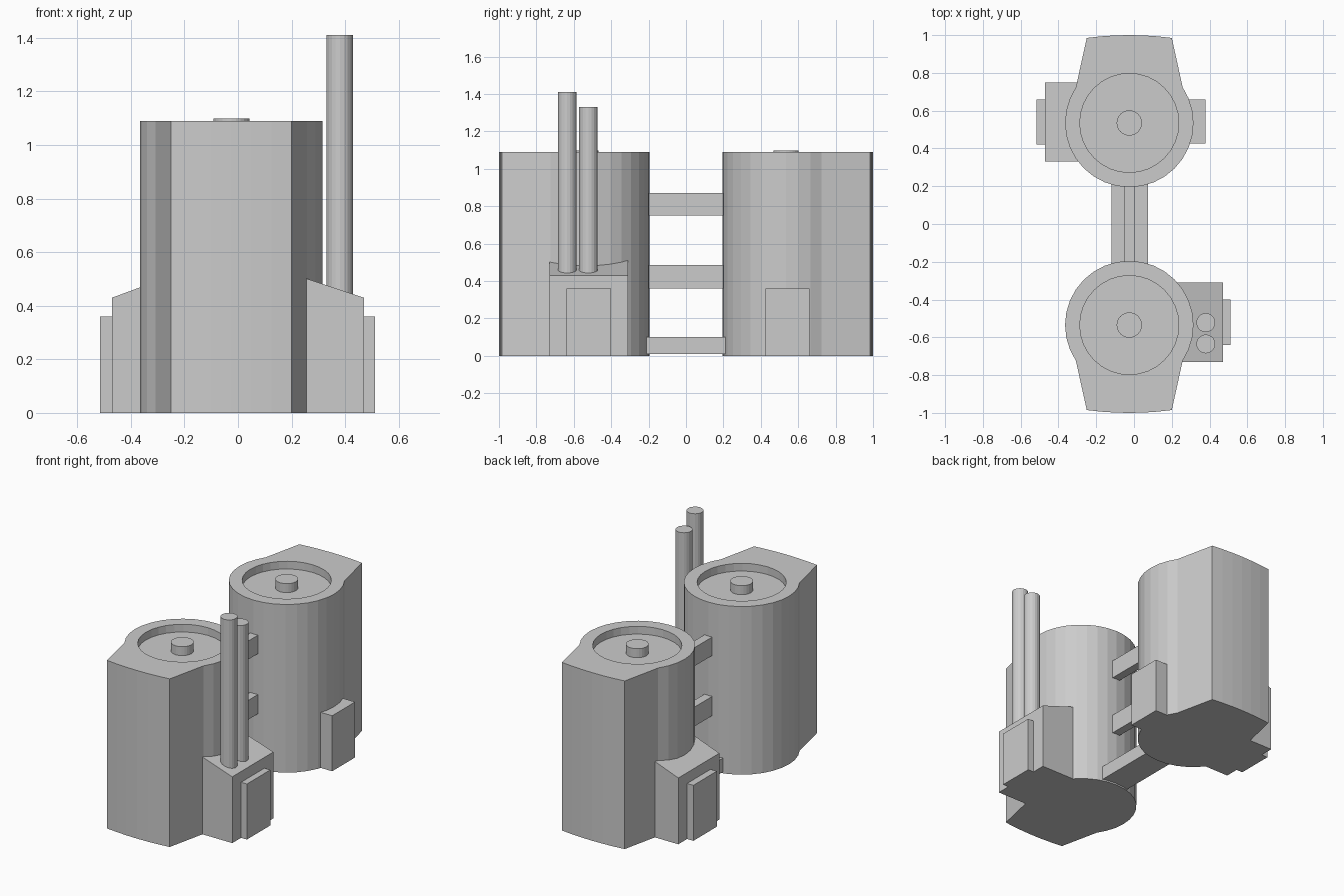
import bpy, bmesh, math

cube = bpy.data.objects.get("Cube")
if cube:
    bpy.data.objects.remove(cube, do_unlink=True)

grey = bpy.data.materials.new("plain_grey")
grey.use_nodes = True
GREY = (0.6, 0.6, 0.6, 1)
grey.diffuse_color = GREY
grey.node_tree.nodes["Principled BSDF"].inputs["Base Color"].default_value = GREY

CX, CY, R = -0.025, 0.535, 0.34     # tower axis and radius
TOP, FLOOR = 1.09, 1.04             # rim and recessed lid heights


def finish(bm, name):
    bmesh.ops.recalc_face_normals(bm, faces=bm.faces)
    mesh = bpy.data.meshes.new(name)
    bm.to_mesh(mesh)
    bm.free()
    mesh.materials.append(grey)
    obj = bpy.data.objects.new(name, mesh)
    bpy.context.collection.objects.link(obj)
    return obj


def extrude(bm, loop, vector):
    """Closed prism from a loop of points."""
    face = bm.faces.new([bm.verts.new(p) for p in loop])
    new = bmesh.ops.extrude_face_region(bm, geom=[face], use_keep_orig=True)["geom"]
    bmesh.ops.translate(bm, vec=vector, verts=[v for v in new if isinstance(v, bmesh.types.BMVert)])


def box(name, x, y, z):
    bm = bmesh.new()
    loop = [(x[0], y[0], z[0]), (x[1], y[0], z[0]), (x[1], y[1], z[0]), (x[0], y[1], z[0])]
    extrude(bm, loop, (0, 0, z[1] - z[0]))
    return finish(bm, name)


def circle(cx, cy, radius, sides):
    return [(cx + radius * math.cos(2 * math.pi * i / sides),
             cy + radius * math.sin(2 * math.pi * i / sides)) for i in range(sides)]


def cylinder(name, cx, cy, radius, z, sides):
    bm = bmesh.new()
    extrude(bm, [(x, y, z[0]) for x, y in circle(cx, cy, radius, sides)], (0, 0, z[1] - z[0]))
    return finish(bm, name)


def tower(name, side):
    """Round tank with a flared outer end and a recessed lid."""
    cy = side * CY
    # Round part, leaving out the arc covered by the flare
    outline = []
    for i in range(-19, 4):
        a = math.tau * i / 32
        outline.append((CX + R * math.cos(a), cy + side * R * math.sin(a)))
    # Gently bowed end
    for i in range(7):
        t = 1 - i / 3
        outline.append((CX + 0.225 * t, side * (1 - 0.015 * t * t)))
    inner = circle(CX, cy, 0.262, 32)

    bm = bmesh.new()

    def ring(points, z):
        return [bm.verts.new((x, y, z)) for x, y in points]

    def wall(a, b):
        for i in range(len(a)):
            j = (i + 1) % len(a)
            bm.faces.new((a[i], a[j], b[j], b[i]))

    base, rim = ring(outline, 0), ring(outline, TOP)
    lip, lid = ring(inner, TOP), ring(inner, FLOOR)
    wall(base, rim)
    wall(lip, lid)
    bm.faces.new(base)
    bm.faces.new(lid)
    edges = [bm.edges.get((r[i - 1], r[i])) for r in (rim, lip) for i in range(len(r))]
    bmesh.ops.triangle_fill(bm, edges=edges, use_beauty=True)
    finish(bm, name)


def annex(name, inside, outside, y):
    """Side housing with a roof sloping away from the tower."""
    bm = bmesh.new()
    loop = [(inside, y[0], 0), (outside, y[0], 0), (outside, y[0], 0.43), (inside, y[0], 0.53)]
    extrude(bm, loop, (0, y[1] - y[0], 0))
    finish(bm, name)


# Towers and lid knobs
for label, side in (("front", -1), ("back", 1)):
    tower(label + "_tower", side)
    cylinder(label + "_lid_knob", CX, side * CY, 0.067, (FLOOR - 0.01, 1.098), 24)

# Bridges between the towers
box("lower_bridge", (-0.12, 0.075), (-0.22, 0.22), (0.01, 0.10))
for label, z in (("middle", (0.36, 0.485)), ("upper", (0.75, 0.87))):
    box(label + "_bridge", (-0.05, 0.005), (-0.22, 0.22), z)

# Side housings with their panels
annex("front_annex", 0.17, 0.47, (-0.73, -0.31))
box("front_annex_panel", (0.45, 0.512), (-0.64, -0.40), (0, 0.36))
annex("back_annex", -0.2, -0.47, (0.33, 0.75))
box("back_annex_panel", (-0.515, -0.45), (0.42, 0.66), (0, 0.36))
box("back_side_panel", (0.2, 0.378), (0.425, 0.66), (0, 0.36))

# Exhaust pipes
cylinder("tall_pipe", 0.38, -0.635, 0.05, (0.4, 1.41), 20)
cylinder("short_pipe", 0.38, -0.522, 0.05, (0.4, 1.33), 20)
